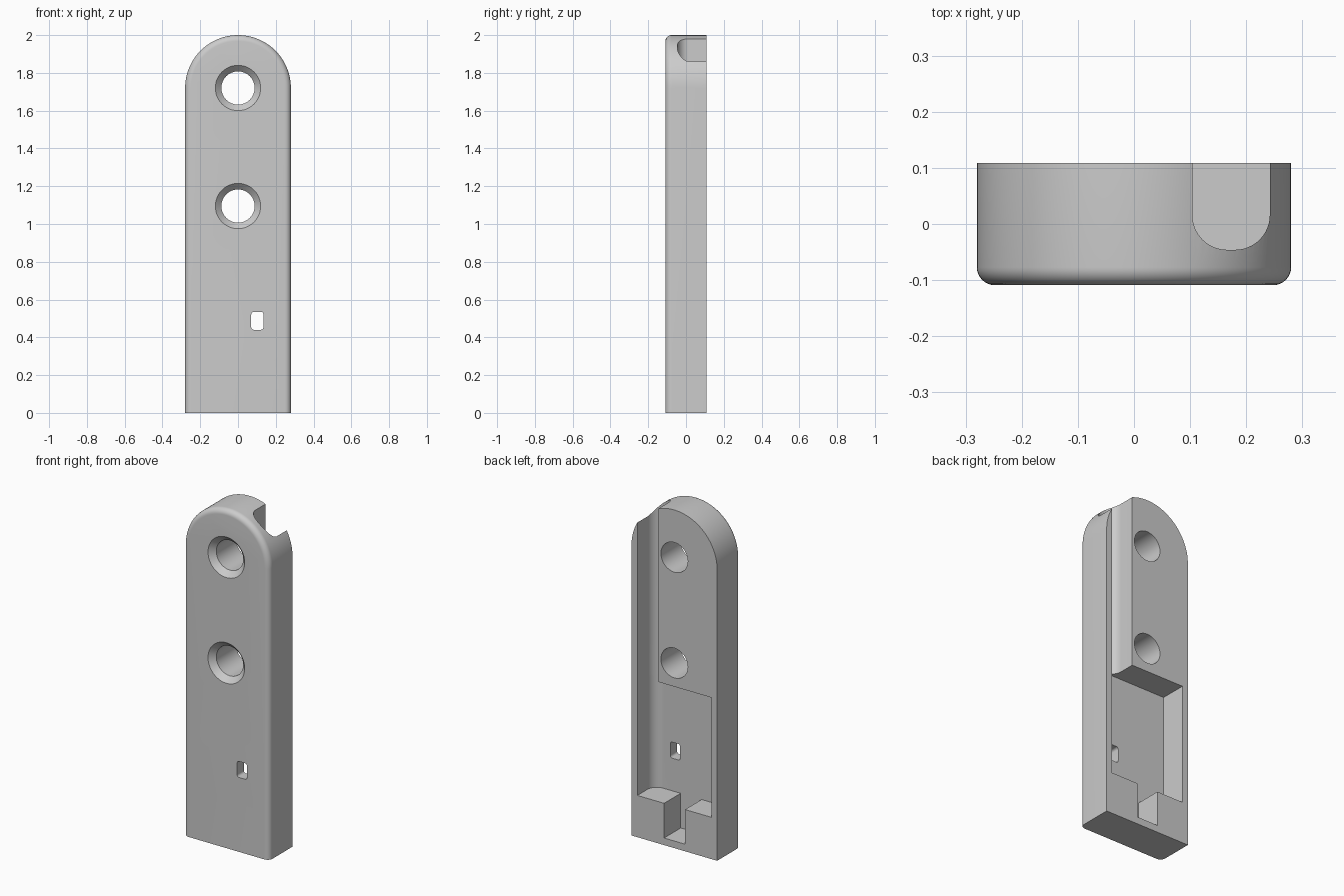
import bpy, bmesh
from math import sin, cos, pi, radians
from mathutils import Vector

cube = bpy.data.objects.get("Cube")
if cube:
    bpy.data.objects.remove(cube, do_unlink=True)

HALF_W, HALF_D, FILLET = 0.28, 0.109, 0.032
ARC_Z = 2 - HALF_W
FLOOR_Y, BACK = -0.046, 0.2          # recess floor, cutters run past the back face
CHANNEL = (0.104, 0.242)             # channel sides in x
CHANNEL_R = 0.062

grey = bpy.data.materials.new("plain grey")
grey.use_nodes = True
grey.diffuse_color = (0.6, 0.6, 0.6, 1)
grey.node_tree.nodes["Principled BSDF"].inputs["Base Color"].default_value = grey.diffuse_color


def loft(name, loops):
    """Skin a stack of equal-length loops and cap both ends."""
    bm = bmesh.new()
    rings = [[bm.verts.new(p) for p in loop] for loop in loops]
    n = len(rings[0])
    for a, b in zip(rings, rings[1:]):
        for i in range(n):
            j = (i + 1) % n
            bm.faces.new((a[i], a[j], b[j], b[i]))
    bm.faces.new(rings[0])
    bm.faces.new(rings[-1])
    bmesh.ops.recalc_face_normals(bm, faces=bm.faces)
    mesh = bpy.data.meshes.new(name)
    bm.to_mesh(mesh)
    bm.free()
    mesh.materials.append(grey)
    obj = bpy.data.objects.new(name, mesh)
    bpy.context.collection.objects.link(obj)
    return obj


def arc(cx, cy, r, start, end, steps):
    angles = [radians(start + (end - start) * i / steps) for i in range(steps + 1)]
    return [(cx + r * cos(a), cy + r * sin(a)) for a in angles]


def prism_z(name, outline, z0, z1):
    return loft(name, [[(x, y, z) for x, y in outline] for z in (z0, z1)])


def prism_y(name, outline, y0, y1):
    return loft(name, [[(x, y, z) for x, z in outline] for y in (y0, y1)])


def box(x0, x1, y0, y1):
    return [(x0, y0), (x1, y0), (x1, y1), (x0, y1)]


def body_outline(inset, y):
    """Arched plate outline; the flat bottom edge stays at ground level."""
    w = HALF_W - inset
    pts = [(-w, 0), (w, 0)] + arc(0, ARC_Z, w, 0, 180, 64)
    return [(x, y, z) for x, z in pts]


# Arched body with a rounded front rim
rim = [pi / 2 * i / 8 for i in range(9)]
sections = [body_outline(FILLET * (1 - sin(a)), -HALF_D + FILLET * (1 - cos(a))) for a in rim]
body = loft("body", sections + [body_outline(0, HALF_D)])

cutters = []

# Countersunk screw holes
for z in (ARC_Z, 1.095):
    steps = [(0.14, -HALF_D - 0.02), (0.088, -HALF_D + 0.032), (0.088, BACK)]
    rings = [[(x, y, h) for x, h in arc(0, z, r, 0, 360, 48)[:-1]] for r, y in steps]
    cutters.append(loft("screw_hole_cutter", rings))

# Round-bottomed channel running out of the top
left, right = CHANNEL
right_corner = arc(right - CHANNEL_R, FLOOR_Y + CHANNEL_R, CHANNEL_R, -90, 0, 16)
left_corner = arc(left + CHANNEL_R, FLOOR_Y + CHANNEL_R, CHANNEL_R, 180, 270, 16)
cutters.append(prism_z("channel_cutter",
                       left_corner + right_corner + [(right, BACK), (left, BACK)], 0.9, 2.1))

# Wide pocket sharing the channel's outer rounded corner
cutters.append(prism_z("pocket_cutter",
                       [(-0.243, FLOOR_Y)] + right_corner + [(right, BACK), (-0.243, BACK)],
                       0.247, 0.955))

# Notch through the ledge below the pocket
cutters.append(prism_z("notch_cutter", box(-0.07, 0.067, FLOOR_Y, BACK), 0.042, 0.3))

# Small rounded window
r = 0.014
window = []
for cx, cz, a in ((0.135 - r, 0.535 - r, 0), (0.07 + r, 0.535 - r, 90),
                  (0.07 + r, 0.44 + r, 180), (0.135 - r, 0.44 + r, 270)):
    window += arc(cx, cz, r, a, a + 90, 6)
cutters.append(prism_y("window_cutter", window, -BACK, BACK))

# Cut every recess, then drop the cutters
bpy.ops.object.select_all(action='DESELECT')
body.select_set(True)
bpy.context.view_layer.objects.active = body
for cutter in cutters:
    cutter.hide_render = True
    mod = body.modifiers.new("cut", 'BOOLEAN')
    mod.operation, mod.solver, mod.object = 'DIFFERENCE', 'EXACT', cutter
    bpy.ops.object.modifier_apply(modifier=mod.name)
    bpy.data.objects.remove(cutter, do_unlink=True)

bpy.ops.object.shade_smooth_by_angle(angle=radians(30))
